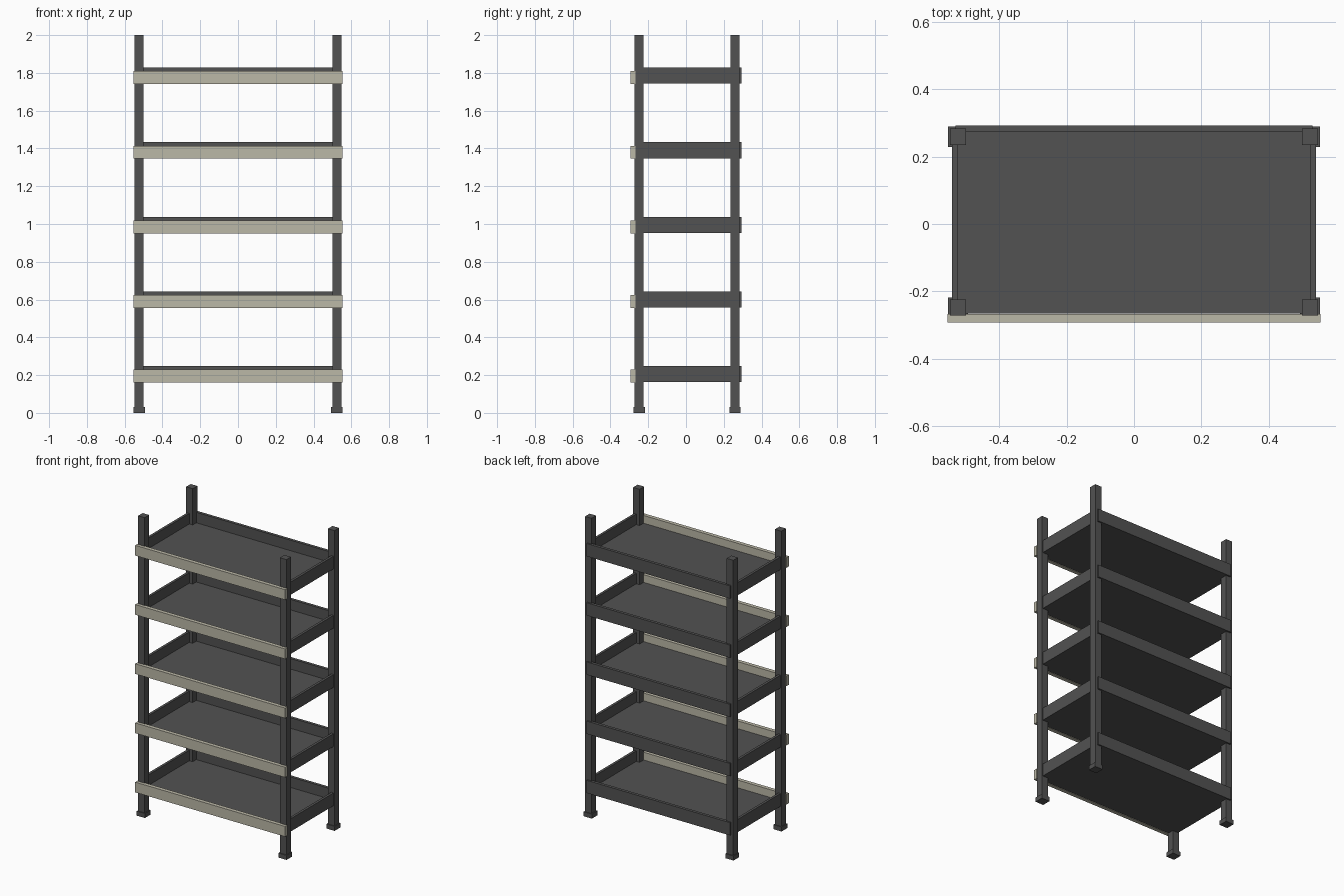
import bpy
import bmesh
from mathutils import Matrix, Vector

if "Cube" in bpy.data.objects:
    bpy.data.objects.remove(bpy.data.objects["Cube"], do_unlink=True)


def make_material(name, rgb):
    mat = bpy.data.materials.new(name)
    mat.use_nodes = True
    mat.diffuse_color = (*rgb, 1)
    mat.node_tree.nodes["Principled BSDF"].inputs["Base Color"].default_value = (*rgb, 1)
    return mat


dark = make_material("dark_grey_metal", (0.085, 0.085, 0.085))
beige = make_material("beige_trim", (0.5, 0.48, 0.39))


def box(name, x, y, z, mat):
    """Box spanning the given (low, high) range on each axis."""
    low, high = (Vector(v) for v in zip(x, y, z))
    bm = bmesh.new()
    place = Matrix.Translation((low + high) / 2) @ Matrix.Diagonal((*(high - low), 1))
    bmesh.ops.create_cube(bm, size=1, matrix=place)
    mesh = bpy.data.meshes.new(name)
    bm.to_mesh(mesh)
    bm.free()
    mesh.materials.append(mat)
    obj = bpy.data.objects.new(name, mesh)
    bpy.context.collection.objects.link(obj)
    return obj


def around(centre, half):
    return centre - half, centre + half


# Corner posts with feet
for side, sx in (("left", 1), ("right", -1)):
    for end, cy in (("front", -0.248), ("back", 0.259)):
        cx = sx * 0.523
        box(f"{end}_{side}_post", around(cx, 0.024), around(cy, 0.024), (0, 2), dark)
        box(f"{end}_{side}_foot", around(cx, 0.03), around(cy, 0.03), (0, 0.03), dark)

# Shelves: floor, side and back walls, pale front trim
for i in range(5):
    base = 0.163 + i * 0.395
    wall = (base, base + 0.085)
    box(f"shelf_floor_{i + 1}", (-0.53, 0.53), (-0.266, 0.28), (base, base + 0.015), dark)
    box(f"shelf_back_{i + 1}", (-0.53, 0.53), (0.273, 0.293), wall, dark)
    for side, sx in (("left", 1), ("right", -1)):
        box(f"shelf_{side}_wall_{i + 1}", around(sx * 0.5325, 0.0085), (-0.245, 0.255), wall, dark)
    box(f"front_trim_{i + 1}", (-0.554, 0.554), (-0.293, -0.267),
        (base - 0.002, base + 0.066), beige)
